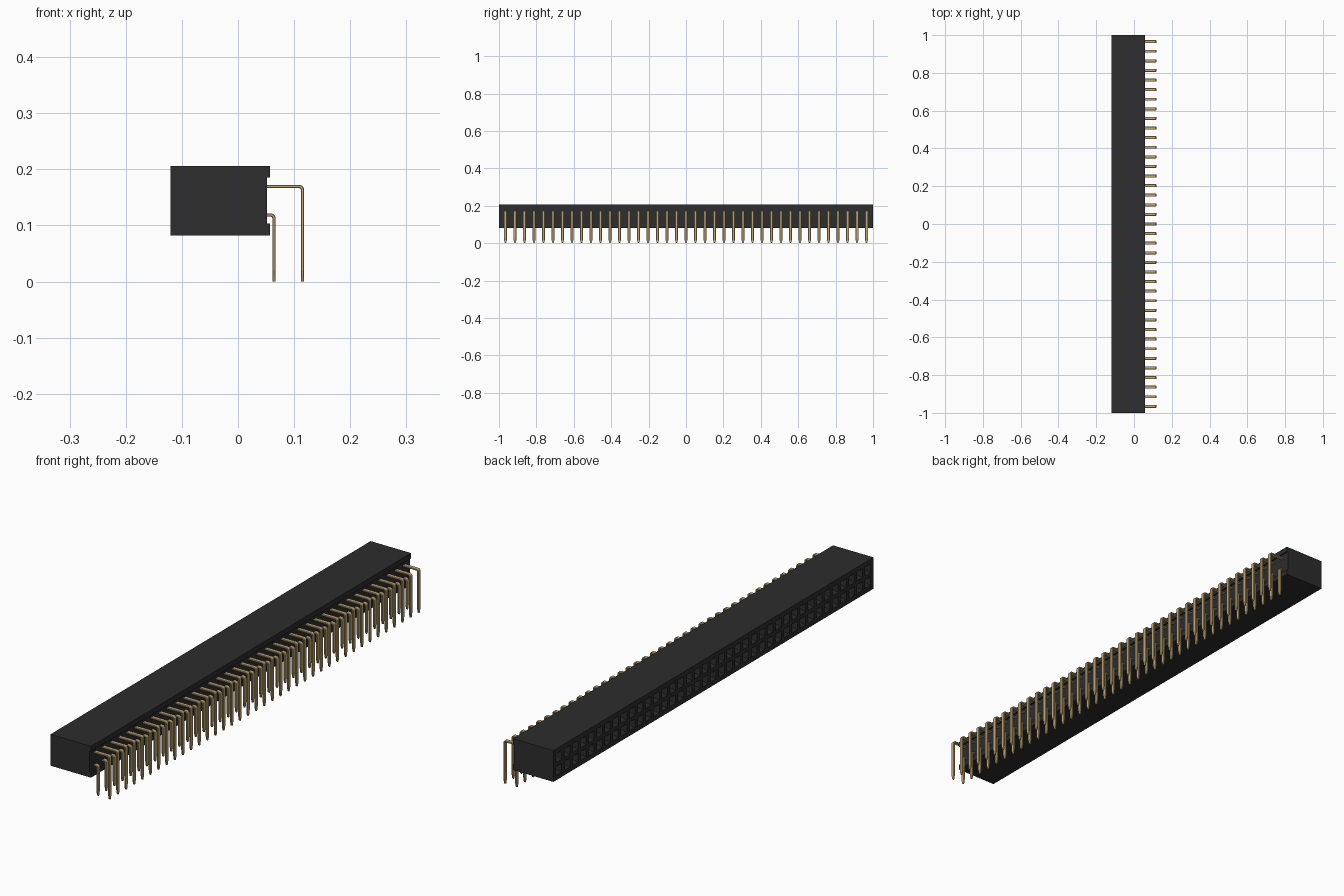
import bpy, bmesh, math
from mathutils import Vector

cube = bpy.data.objects.get("Cube")
if cube:
    bpy.data.objects.remove(cube, do_unlink=True)

COUNT, PITCH = 39, 0.0508
Y0 = -PITCH * (COUNT - 1) / 2
ROWS = (0.1186, 0.1694)          # heights of the two contact rows
MID = sum(ROWS) / 2
LEFT_X = -0.12


def material(name, rgb, rough):
    m = bpy.data.materials.new(name)
    m.use_nodes = True
    m.diffuse_color = (*rgb, 1)
    b = m.node_tree.nodes["Principled BSDF"]
    b.inputs["Base Color"].default_value = (*rgb, 1)
    b.inputs["Roughness"].default_value = rough
    return m


black = material("black plastic", (0.026, 0.026, 0.026), 0.6)
gold = material("gold metal", (0.53, 0.39, 0.18), 0.4)


def finish(bm, name, mat):
    bmesh.ops.recalc_face_normals(bm, faces=bm.faces)
    me = bpy.data.meshes.new(name)
    bm.to_mesh(me)
    bm.free()
    me.materials.append(mat)
    ob = bpy.data.objects.new(name, me)
    bpy.context.collection.objects.link(ob)
    return ob


def repeat_along_y(ob):
    mod = ob.modifiers.new("row", 'ARRAY')
    mod.count = COUNT
    mod.use_relative_offset = False
    mod.use_constant_offset = True
    mod.constant_offset_displace = (0, PITCH, 0)


# Housing: profile with a channel on the pin side, extruded along y
bm = bmesh.new()
profile = [(LEFT_X, 0.082), (0.057, 0.082), (0.057, 0.103), (0.0515, 0.103),
           (0.0515, 0.185), (0.057, 0.185), (0.057, 0.206), (LEFT_X, 0.206)]
end = bm.faces.new([bm.verts.new((x, -1, z)) for x, z in profile])
ext = bmesh.ops.extrude_face_region(bm, geom=[end])
bmesh.ops.translate(bm, vec=(0, 2, 0),
                    verts=[v for v in ext["geom"] if isinstance(v, bmesh.types.BMVert)])
bmesh.ops.recalc_face_normals(bm, faces=bm.faces)


def socket_faces():
    return [f for f in bm.faces if f.normal.x < -0.9
            and abs(f.calc_center_median().x - LEFT_X) < 1e-4]


# Divide the mating face into one cell per socket
cuts = [((0, 0, MID + k * PITCH), (0, 0, 1)) for k in (-1, 0, 1)]
cuts += [((0, Y0 + (k - 0.5) * PITCH, 0), (0, 1, 0)) for k in range(COUNT + 1)]
for co, no in cuts:
    fs = socket_faces()
    es = {e for f in fs for e in f.edges}
    vs = {v for f in fs for v in f.verts}
    bmesh.ops.bisect_plane(bm, geom=fs + list(es) + list(vs), dist=1e-6,
                           plane_co=co, plane_no=no)

cells = [f for f in socket_faces() if abs(f.calc_area() - PITCH ** 2) < 1e-4
         and abs(f.calc_center_median().z - MID) < PITCH
         and abs(f.calc_center_median().y) < -Y0 + 0.01]
# Flat rim, sloped lead-in, then the deep square hole
for thick, depth in ((0.008, 0), (0.008, -0.012), (0.0, -0.09)):
    bmesh.ops.inset_individual(bm, faces=cells, thickness=thick, depth=depth,
                               use_even_offset=True)
finish(bm, "housing", black)


# Bent flat pins: a chamfered rectangle swept along an L path
def pin(name, x_out, z_top, width=0.0155, thick=0.006, bend=0.006):
    path = [(0.045, z_top, 0, 1)]          # x, z, and outward direction
    for i in range(6):
        a = math.radians(90 - 18 * i)
        path.append((x_out - bend + bend * math.cos(a),
                     z_top - bend + bend * math.sin(a), math.cos(a), math.sin(a)))
    path += [(x_out, 0.02, 1, 0), (x_out, 0.005, 1, 0), (x_out, 0, 1, 0)]
    taper = [1] * 8 + [0.6, 0.3]
    w, t, c = width / 2, thick / 2, 0.0012
    section = [(-w, -t + c), (-w + c, -t), (w - c, -t), (w, -t + c),
               (w, t - c), (w - c, t), (-w + c, t), (-w, t - c)]
    bm = bmesh.new()
    rings = [[bm.verts.new((x + nx * o, Y0 + s * k, z + nz * o)) for s, o in section]
             for (x, z, nx, nz), k in zip(path, taper)]
    for a, b in zip(rings, rings[1:]):
        for i in range(8):
            j = (i + 1) % 8
            bm.faces.new((a[i], a[j], b[j], b[i]))
    bm.faces.new(rings[0])
    bm.faces.new(rings[-1])
    repeat_along_y(finish(bm, name, gold))


pin("lower_pins", 0.0642, ROWS[0])
pin("upper_pins", 0.115, ROWS[1])

# Spring contacts inside the sockets: a pair of leaves per hole
for label, z in zip(("lower", "upper"), ROWS):
    bm = bmesh.new()
    for side in (-1, 1):
        leaf = bmesh.ops.create_cube(bm, size=1)["verts"]
        for v in leaf:
            pinch = 0.003 if v.co.x < 0 else 0.0055
            v.co = Vector((-0.055 + v.co.x * 0.07,
                           Y0 + side * pinch + v.co.y * 0.002,
                           z + v.co.z * 0.012))
    repeat_along_y(finish(bm, label + "_spring_contacts", gold))
